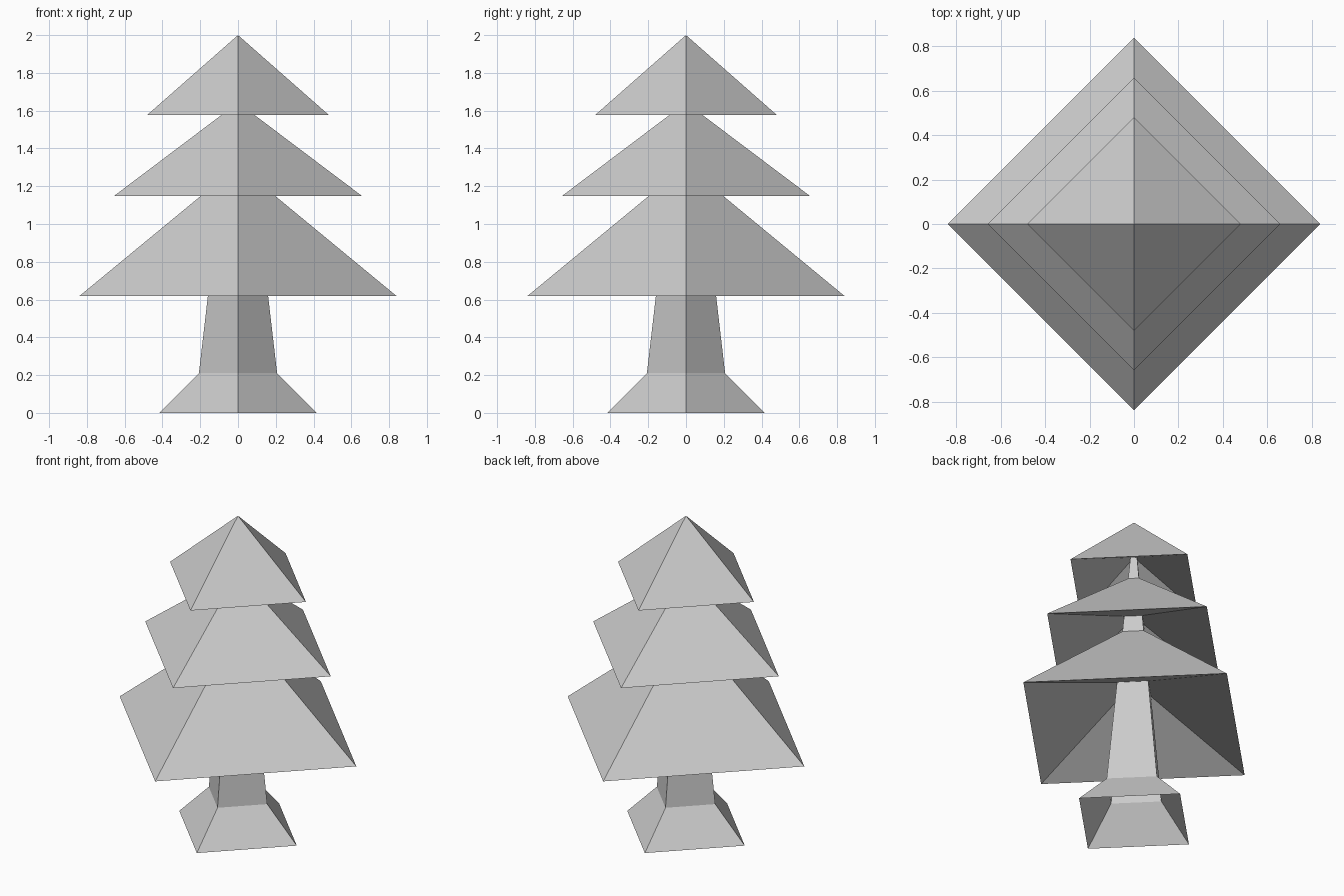
import bpy, bmesh
from math import pi, sin, cos

if "Cube" in bpy.data.objects:
    bpy.data.objects.remove(bpy.data.objects["Cube"])


def four_sided(name, profile):
    """Sweep a (radius, z) profile round z with four flat sides, corners on the axes."""
    bm = bmesh.new()
    rings = []
    for r, z in profile:
        if r == 0:
            rings.append([bm.verts.new((0, 0, z))] * 4)
        else:
            rings.append([bm.verts.new((r * cos(k * pi / 2), r * sin(k * pi / 2), z))
                          for k in range(4)])
    for a, b in zip(rings, rings[1:]):
        for k in range(4):
            n = (k + 1) % 4
            corners = list(dict.fromkeys((a[k], a[n], b[n], b[k])))
            bm.faces.new(corners)
    bm.normal_update()
    mesh = bpy.data.meshes.new(name)
    bm.to_mesh(mesh)
    bm.free()
    obj = bpy.data.objects.new(name, mesh)
    bpy.context.collection.objects.link(obj)
    return obj


# Trunk: flared open foot, then a long taper up through the branches
four_sided("trunk", [(0.416, 0), (0.207, 0.21), (0, 1.99)])

# Branch tiers: steep pyramid above, shallower hollow underneath
tiers = [
    ("lower_branches", 0.838, 0.62, 1.311),
    ("middle_branches", 0.657, 1.148, 1.643),
    ("top_branches", 0.481, 1.577, 2.0),
]
for name, radius, base, apex in tiers:
    hollow = base + 0.45 * (apex - base)
    four_sided(name, [(0, hollow), (radius, base), (0, apex)])
